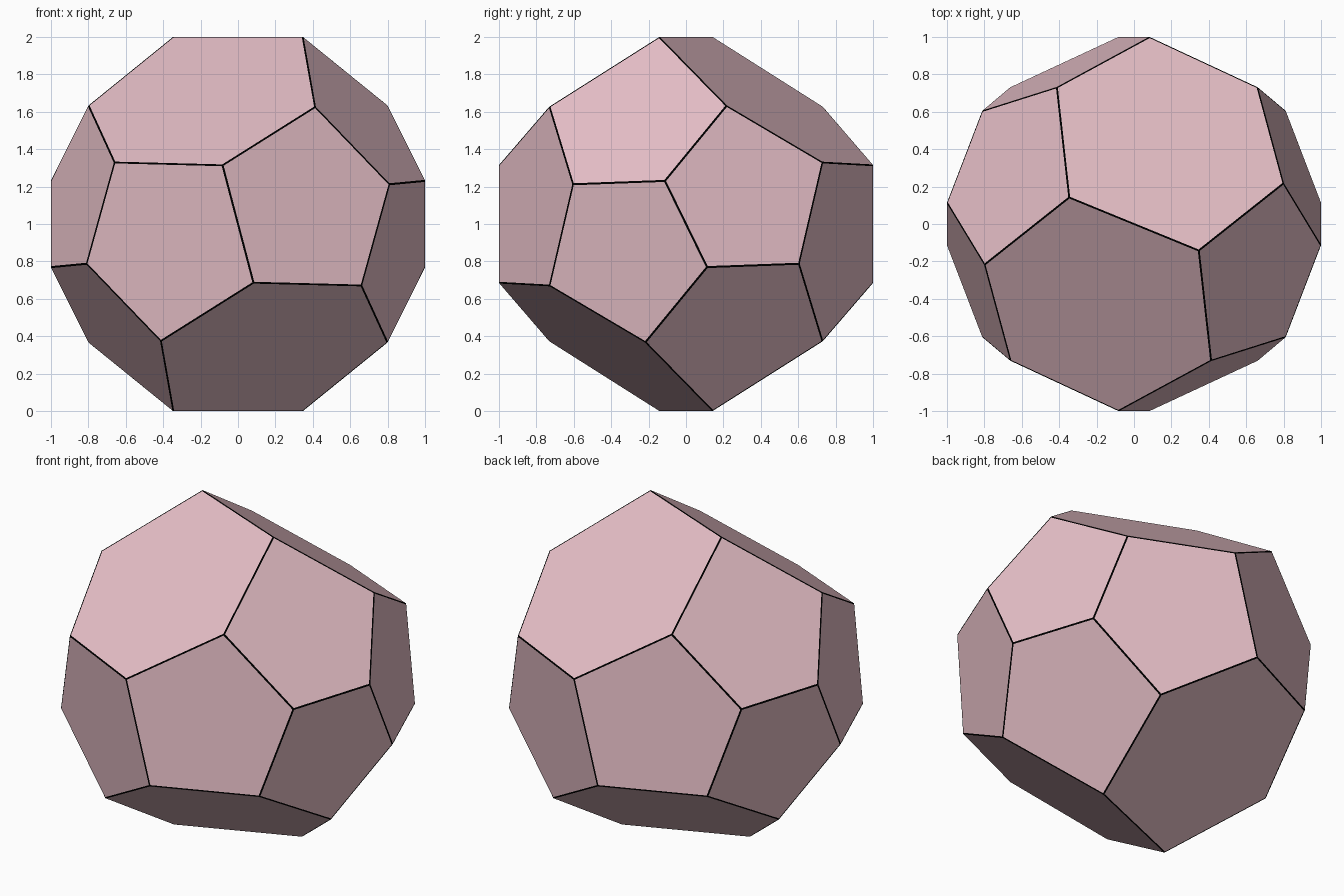
import bpy, bmesh
from mathutils import Vector

if "Cube" in bpy.data.objects:
    bpy.data.objects.remove(bpy.data.objects["Cube"])

# One corner of each kind, measured from the body centre
CORNERS = [
    (0.347, -0.142, 1.0),     # top ridge
    (1.0, -0.113, 0.231),     # side ridge
    (-0.083, -1.0, 0.315),    # front ridge
    (0.413, -0.731, 0.627),
    (0.800, 0.217, 0.633),
    (0.661, 0.731, 0.330),
    (0.811, -0.605, 0.213),
]
# Half turns about the three axes repeat every corner four times
HALF_TURNS = [(1, 1, 1), (1, -1, -1), (-1, 1, -1), (-1, -1, 1)]
SEAM = 0.006                  # width of the dark border on each facet


def flat_colour(name, rgb):
    mat = bpy.data.materials.new(name)
    mat.diffuse_color = (*rgb, 1.0)
    mat.use_nodes = True
    mat.node_tree.nodes["Principled BSDF"].inputs["Base Color"].default_value = mat.diffuse_color
    return mat


# Flat-faced ball: 12 pentagons and 4 hexagons
bm = bmesh.new()
for x, y, z in CORNERS:
    for sx, sy, sz in HALF_TURNS:
        bm.verts.new(Vector((x * sx, y * sy, z * sz + 1.0)))
bmesh.ops.convex_hull(bm, input=bm.verts[:])

# Merge the hull triangles into the flat facets
bmesh.ops.dissolve_limit(bm, angle_limit=0.2, verts=bm.verts[:], edges=bm.edges[:])
bmesh.ops.recalc_face_normals(bm, faces=bm.faces[:])

# Dark seams: a narrow inset border around every facet
border = bmesh.ops.inset_individual(bm, faces=bm.faces[:], thickness=SEAM,
                                    use_even_offset=True)["faces"]
for face in border:
    face.material_index = 1

mesh = bpy.data.meshes.new("faceted_ball")
bm.to_mesh(mesh)
bm.free()
mesh.materials.append(flat_colour("dusty_pink", (0.79, 0.52, 0.57)))
mesh.materials.append(flat_colour("black_seam", (0.0, 0.0, 0.0)))
ball = bpy.data.objects.new("faceted_ball", mesh)
bpy.context.collection.objects.link(ball)
